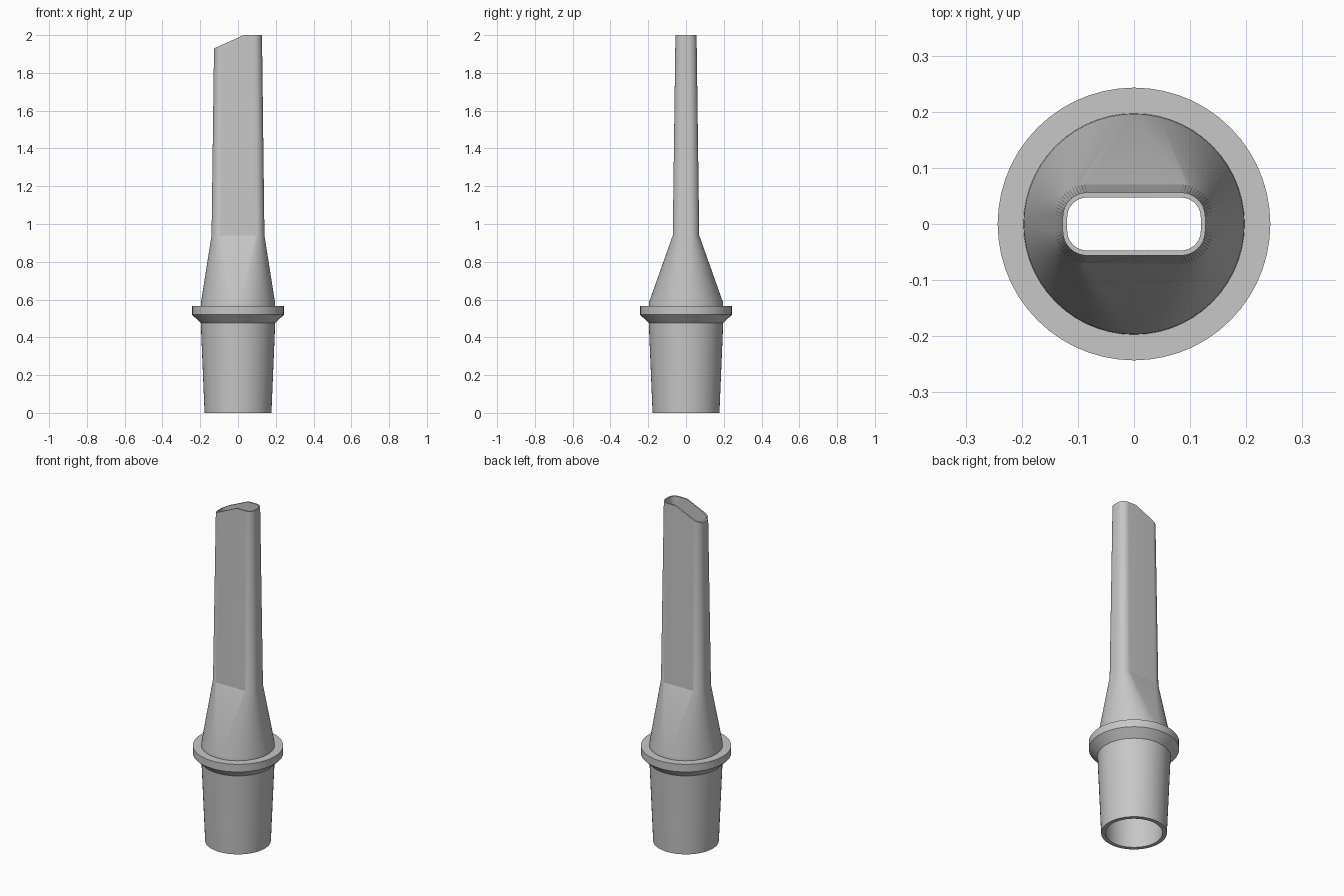
import bpy, bmesh
from math import sin, cos, pi, radians

if "Cube" in bpy.data.objects:
    bpy.data.objects.remove(bpy.data.objects["Cube"], do_unlink=True)

STEPS = 14          # segments per rounded corner
CREASE_X = 0.03     # where the slanted tip meets the level tip

grey = bpy.data.materials.new("plain grey")
grey.use_nodes = True
colour = (0.57, 0.57, 0.57, 1)
grey.diffuse_color = colour
grey.node_tree.nodes["Principled BSDF"].inputs["Base Color"].default_value = colour


def section(w, d, r):
    """Rounded rectangle outline; a circle when w = d = r."""
    points = []
    for q, (sx, sy) in enumerate([(1, 1), (-1, 1), (-1, -1), (1, -1)]):
        cx, cy = sx * (w - r), sy * (d - r)
        for i in range(STEPS + 1):
            a = (q + i / STEPS) * pi / 2
            points.append((cx + r * cos(a), cy + r * sin(a)))
        if q in (0, 2):
            x = max(-(w - r), min(w - r, CREASE_X))
            points.append((x, sy * d))
    return points


def tip_height(x):
    """Level on the left, sloping down to the right-hand edge."""
    return min(2.0, 2.0 + (x - CREASE_X) * 0.45)


def ring(bm, z, w, d=None, r=None):
    outline = section(w, d or w, r or w)
    return [bm.verts.new((x, y, tip_height(x) if z is None else z))
            for x, y in outline]


def loft(name, stations):
    """Skin a closed loop of sections into one hollow body."""
    bm = bmesh.new()
    rings = [ring(bm, *s) for s in stations]
    for a, b in zip(rings, rings[1:] + rings[:1]):
        n = len(a)
        for i in range(n):
            j = (i + 1) % n
            bm.faces.new((a[i], a[j], b[j], b[i]))
    bmesh.ops.remove_doubles(bm, verts=bm.verts, dist=0.00001)
    bmesh.ops.recalc_face_normals(bm, faces=bm.faces)
    mesh = bpy.data.meshes.new(name)
    bm.to_mesh(mesh)
    bm.free()
    mesh.materials.append(grey)
    obj = bpy.data.objects.new(name, mesh)
    bpy.context.collection.objects.link(obj)
    bpy.ops.object.select_all(action="DESELECT")
    obj.select_set(True)
    bpy.context.view_layer.objects.active = obj
    bpy.ops.object.shade_smooth_by_angle(angle=radians(16))
    return obj


# Outside from the socket up to the tip, then the bore back down
outside = [
    (0, 0.177),                        # tapered socket
    (0.475, 0.197),
    (0.52, 0.243),                     # flange
    (0.565, 0.243),
    (0.565, 0.197),
    (0.585, 0.196),                    # round to slot transition
    (0.94, 0.140, 0.070, 0.052),       # flat blade
    (None, 0.127, 0.056, 0.043),
]
bore = [
    (None, 0.119, 0.047, 0.035),
    (0.94, 0.127, 0.057, 0.040),
    (0.585, 0.174),
    (0.475, 0.172),
    (0, 0.154),
]
loft("nozzle_body", outside + bore)
